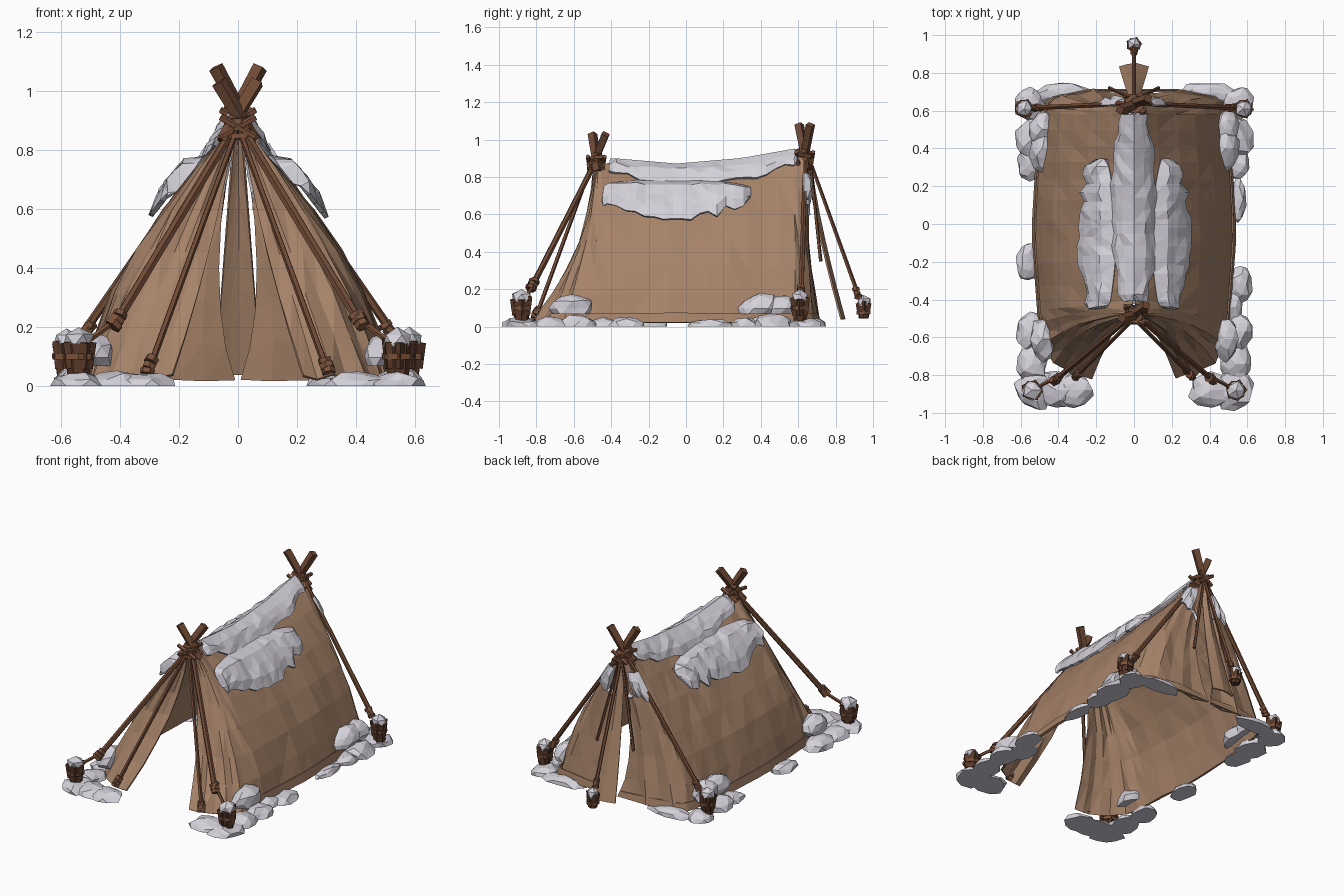
import bpy, bmesh, math, random
from mathutils import Vector, Matrix

if "Cube" in bpy.data.objects:
    bpy.data.objects.remove(bpy.data.objects["Cube"])
random.seed(7)
rnd = random.uniform


def material(name, col):
    m = bpy.data.materials.new(name)
    m.diffuse_color = (*col, 1)
    m.use_nodes = True
    m.node_tree.nodes["Principled BSDF"].inputs["Base Color"].default_value = m.diffuse_color
    return m


CANVAS = material("tan canvas", (0.38, 0.225, 0.14))
WOOD = material("brown wood", (0.16, 0.068, 0.036))
DARK = material("dark stake wood", (0.10, 0.042, 0.022))
ROPE = material("rope brown", (0.20, 0.085, 0.045))
SNOW = material("pale snow", (0.66, 0.64, 0.70))


def finish(name, bm, mat, thick=0):
    bmesh.ops.triangulate(bm, faces=bm.faces[:])
    bmesh.ops.recalc_face_normals(bm, faces=bm.faces[:])
    me = bpy.data.meshes.new(name)
    bm.to_mesh(me)
    bm.free()
    me.materials.append(mat)
    ob = bpy.data.objects.new(name, me)
    bpy.context.collection.objects.link(ob)
    if thick:
        s = ob.modifiers.new("thickness", 'SOLIDIFY')
        s.thickness, s.offset = thick, 0
    return ob


# Cloth surface: each rail runs ridge -> middle -> ground, from front flap to back slit
RAILS = [[Vector(p) for p in r] for r in [
    [(.01, -.49, .87), (.10, -.55, .45), (.22, -.81, .03)],
    [(.02, -.49, .87), (.19, -.57, .45), (.33, -.80, .03)],
    [(.03, -.48, .87), (.275, -.55, .45), (.45, -.71, .03)],
    [(.02, -.47, .87), (.31, -.52, .45), (.49, -.62, .02)],
    [(0, -.40, .87), (.335, -.44, .46), (.50, -.45, .02)],
    [(0, -.05, .84), (.345, -.05, .46), (.53, -.05, .02)],
    [(0, .30, .87), (.335, .30, .46), (.51, .30, .02)],
    [(0, .58, .92), (.31, .58, .46), (.47, .58, .02)],
    [(.02, .64, .92), (.28, .63, .47), (.45, .66, .02)],
    [(.01, .65, .92), (.15, .65, .47), (.25, .70, .02)],
    [(0, .65, .92), (.065, .65, .40), (.01, .70, .02)]]]


def cloth(u, v):
    i = min(int(u), len(RAILS) - 2)
    a, b, c = [p.lerp(q, u - i) for p, q in zip(RAILS[i], RAILS[i + 1])]
    return a * (1 - v) * (1 - 2 * v) + b * 4 * v * (1 - v) - c * v * (1 - 2 * v)


def cloth_normal(u, v):
    e = .02
    n = (cloth(min(u + e, 10), v) - cloth(max(u - e, 0), v)).cross(
        cloth(u, v + e) - cloth(u, v - e)).normalized()
    return -n if n.z < 0 else n


def sheet(bm, side, us, nv, lo, hi, off):
    """Grid on the cloth between v=lo(u) and v=hi(u), pushed out by off(i,j)."""
    rows = []
    for i, u in enumerate(us):
        a, b = lo(u), hi(u)
        row = []
        for j in range(nv + 1):
            v = a + (b - a) * j / nv
            n = cloth_normal(u, v)
            if v < .01:
                n = Vector((0, 0, 1))
            p = cloth(u, v) + n * off(i, j)
            row.append(bm.verts.new((p.x * side, p.y, max(p.z, .008))))
        rows.append(row)
    for r, s in zip(rows, rows[1:]):
        for j in range(nv):
            bm.faces.new((r[j], r[j + 1], s[j + 1], s[j]))


def steps(a, b, n):
    return [a + (b - a) * i / n for i in range(n + 1)]


# Canvas: both sides with broad folds and wrinkles
bm = bmesh.new()
US = steps(0, 4, 9) + steps(4, 7, 10)[1:] + steps(7, 10, 7)[1:]
for side in (1, -1):
    def fold(i, j):
        if j == 0:
            return 0
        pleat = .008 * (-1) ** i * j / 6 if (US[i] < 3.4 or US[i] > 7.6) else 0
        return pleat + rnd(-.007, .007)
    sheet(bm, side, US, 6, lambda u: 0, lambda u: 1, fold)
bmesh.ops.remove_doubles(bm, verts=bm.verts[:], dist=.0008)
finish("canvas", bm, CANVAS, .01)

# Hem around the foot of the cloth
bm = bmesh.new()
for side in (1, -1):
    sheet(bm, side, steps(3, 10, 22), 1, lambda u: .945, lambda u: 1, lambda i, j: .01)
finish("canvas_hem", bm, CANVAS, .008)

# Back door flap propped outwards
bm = bmesh.new()
rows = [[bm.verts.new((k * (.012 + .066 * t), .67 + .18 * t ** 1.3 - .02 * abs(k),
                       .88 - .84 * t)) for k in (-1, -.4, .1, 1)] for t in steps(0, 1, 6)]
for r, s in zip(rows, rows[1:]):
    for k in range(3):
        bm.faces.new((r[k], r[k + 1], s[k + 1], s[k]))
finish("back_flap", bm, CANVAS, .01)


# Snow lying on the cloth
def snow_patch(name, u0, u1, n, nv, lo, hi, thick, edges_lo, ragged=.03):
    bm = bmesh.new()
    us = steps(u0, u1, n)
    for side in (1, -1):
        jag = [rnd(-.7, 1) * ragged for _ in range(n + 1)]

        def top(u):
            return hi(u) + jag[round((u - u0) / (u1 - u0) * n)]

        def off(i, j):
            rim = i in (0, n) or (edges_lo and j == 0)
            if j == 0 and not edges_lo:
                return thick * .8
            if j == nv:
                return thick * .55
            return .012 if rim else thick + rnd(-.008, .008)
        sheet(bm, side, us, nv, lo, top, off)
    bmesh.ops.remove_doubles(bm, verts=bm.verts[:], dist=.0008)
    return finish(name, bm, SNOW, .016)


bump = lambda u, a, b: math.sin(math.pi * min(1, max(0, (u - a) / (b - a))))
snow_patch("ridge_snow", 3.9, 7.2, 18, 3, lambda u: 0,
           lambda u: .035 + .09 * bump(u, 3.6, 7.3), .03, False, .02)
snow_patch("slope_snow", 3.75, 6.15, 18, 4, lambda u: .19 - .085 * bump(u, 3.7, 6.2) ** .7,
           lambda u: .25 + .11 * bump(u, 3.5, 6.3), .05, True, .04)
snow_patch("back_snow", 7.9, 10, 8, 3, lambda u: .12, lambda u: .27, .025, True)


def rod(bm, p, q, r0, r1=None, n=6):
    p, q = Vector(p), Vector(q)
    d = q - p
    m = Matrix.Translation((p + q) / 2) @ d.to_track_quat('Z', 'Y').to_matrix().to_4x4()
    return bmesh.ops.create_cone(bm, cap_ends=True, segments=n, radius1=r0,
                                 radius2=r1 or r0, depth=d.length, matrix=m)["verts"]


def blob(bm, c, r, cut=None, sub=1, jit=.12):
    """Jittered icosphere, optionally cut flat at a height."""
    part = bmesh.new()
    bmesh.ops.create_icosphere(part, subdivisions=sub, radius=1)
    for v in part.verts:
        k = 1 + rnd(-jit, jit)
        v.co = Vector((c[a] + v.co[a] * r[a] * k for a in range(3)))
    if cut is not None:
        res = bmesh.ops.bisect_plane(part, geom=part.verts[:] + part.edges[:] + part.faces[:],
                                     plane_co=(0, 0, cut), plane_no=(0, 0, -1), clear_outer=True)
        rim = [e for e in res["geom_cut"] if isinstance(e, bmesh.types.BMEdge)]
        bmesh.ops.contextual_create(part, geom=rim)
    me = bpy.data.meshes.new("tmp")
    part.to_mesh(me)
    part.free()
    bm.from_mesh(me)
    bpy.data.meshes.remove(me)


poles, ropes = bmesh.new(), bmesh.new()
stakes, caps, ground = bmesh.new(), bmesh.new(), bmesh.new()


def lash(p, d, r, n=3, gap=.016):
    """A few rope turns round a rod at p along direction d."""
    p, d = Vector(p), Vector(d).normalized()
    for k in range(n):
        c = p + d * (k - (n - 1) / 2) * gap * 1.3
        t = Vector((rnd(-.3, .3), rnd(-.3, .3), 0))
        rod(ropes, c - (d + t) * gap * .6, c + (d + t) * gap * .6, r * rnd(.9, 1.1))


def stake(x, y, z0, z1, r):
    # Stake log, split-wood rim and snow cap
    rod(stakes, (x, y, z0), (x + rnd(-.008, .008), y, z1), r * .75, r, 7)
    for k in range(5):
        a = k * 1.257 + rnd(-.2, .2)
        o = Vector((math.cos(a), math.sin(a), 0)) * r * .85
        b = Vector((x, y, 0))
        rod(stakes, b + o * .8 + Vector((0, 0, z0 + .03)), b + o * 1.05 + Vector((0, 0, z1 + rnd(0, .02))),
            r * .3, r * .34, 4)
    rod(ropes, (x, y, z1 - .055), (x, y, z1 - .035), r * 1.08, r * 1.1, 7)
    blob(caps, (x, y, z1 + .01), (r * 1.05, r * 1.05, .042), z1 - .01, 1)


# Pole frames, crossed tops, guy lines and stakes
for s in (1, -1):
    rod(poles, (-s * .02, -.46, .93), (s * .41, -.82, .22), .015, .017)
    rod(poles, (0, -.50, .88), (s * .30, -.80, .06), .01, .012, 5)
    rod(poles, (0, .64, .94), (s * .53, .615, .17), .013, .015)
    rod(poles, (0, .66, .92), (s * .13, .72, .35), .008, .01, 5)
    rod(poles, (s * .055, -.49 + s * .02, .83), (-s * .065, -.465 - s * .035, 1.03), .023, .027, 4)
    rod(poles, (s * .055, .635 + s * .015, .84), (-s * .075, .635 - s * .03, 1.08), .023, .027, 4)
    rod(ropes, (s * .39, -.80, .24), (s * .54, -.88, .13), .01, .01, 5)
    rod(ropes, (s * .50, .615, .2), (s * .58, .61, .12), .01, .01, 5)
    lash((s * .41, -.82, .225), (s * .43, -.36, -.71), .028)
    lash((s * .30, -.80, .07), (s * .3, -.3, -.8), .024)
    lash((s * .51, .615, .19), (s * .53, 0, -.77), .022)
    stake(s * .54, -.88, .03, .145, .05)
    stake(s * .58, .61, .03, .145, .046)
rod(poles, (0, .65, .92), (0, .92, .17), .01, .012, 5)
lash((0, .915, .18), (0, .27, -.75), .02)
stake(0, .95, .045, .12, .036)
for y, z in ((-.48, .875), (.635, .9)):
    lash((0, y, z), (0, 0, 1), .05, 4, .014)
    for s in (1, -1):
        rod(ropes, (s * .06, y - .035, z - .03), (-s * .06, y - .045, z + .035), .012, .012, 5)
        rod(ropes, (s * .05, y + .035, z - .03), (-s * .05, y + .045, z + .035), .012, .012, 5)
finish("poles", poles, WOOD)
finish("rope_lashings", ropes, ROPE)
finish("stakes", stakes, DARK)
finish("stake_snow_caps", caps, SNOW)

# Ground snow clumps: x, y, radius x, radius y, height
MIRRORED = [(.53, -.88, .10, .11, .05), (.41, -.88, .12, .10, .05), (.54, -.74, .085, .11, .055),
            (.55, -.57, .08, .10, .07), (.55, .64, .08, .09, .055), (.38, .69, .16, .06, .05),
            (.54, .45, .09, .12, .07), (.55, .32, .07, .09, .05)]
SINGLE = [(-.32, -.88, .10, .09, .05), (.56, -.32, .065, .10, .05), (.55, .13, .05, .12, .045),
          (-.56, -.20, .065, .10, .05), (.50, -.44, .07, .10, .05)]
for x, y, rx, ry, h in MIRRORED + [(-m[0], *m[1:]) for m in MIRRORED] + SINGLE:
    blob(ground, (x, y, 0), (rx, ry, h), .002, 2, .16)
# Drifts caught on the foot of the walls
for s in (1, -1):
    for y, ry in ((-.61, .11), (.40, .12), (.50, .10)):
        blob(ground, (s * .485, y, .10), (.07, ry, .075), .07, 2, .14)
bmesh.ops.translate(ground, verts=ground.verts[:], vec=(0, 0, -.002))
finish("ground_snow", ground, SNOW)
